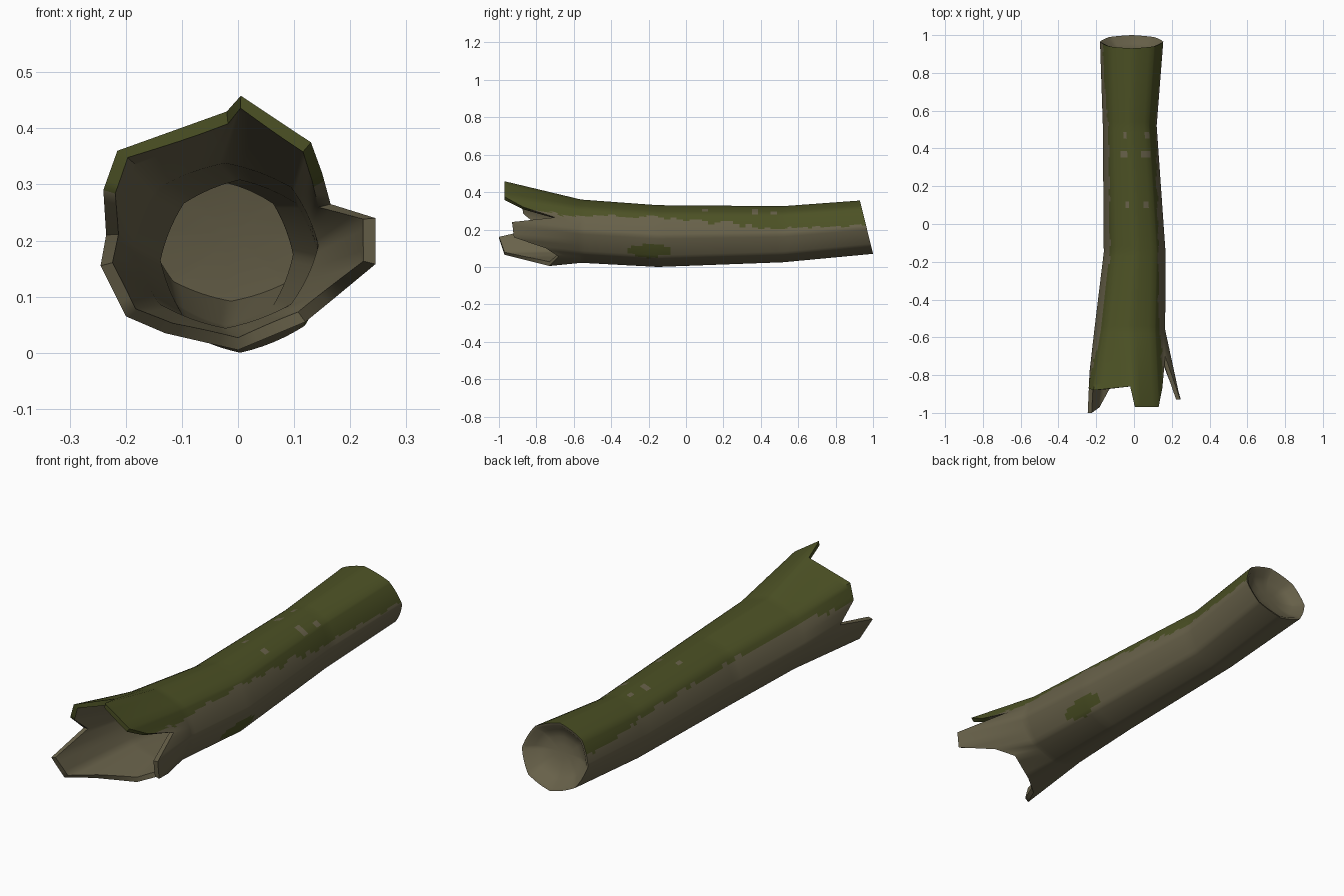
import bpy, bmesh, math
from mathutils import Vector, noise

if "Cube" in bpy.data.objects:
    bpy.data.objects.remove(bpy.data.objects["Cube"])

def material(name, rgb):
    m = bpy.data.materials.new(name)
    m.diffuse_color = (*rgb, 1)
    m.use_nodes = True
    m.node_tree.nodes["Principled BSDF"].inputs["Base Color"].default_value = m.diffuse_color
    return m

BARK = material("brown bark", (0.140, 0.122, 0.069))
MOSS = material("green moss", (0.072, 0.082, 0.018))

# Splintered front edge: angle from top (clockwise seen from front), x, y, z
EDGE = [(0, .005, -.97, .458), (45, .13, -.97, .375), (60, .15, -.87, .32),
        (75, .165, -.70, .265), (90, .245, -.93, .24), (112, .245, -.92, .158),
        (135, .175, -.75, .10), (150, .12, -.68, .055), (180, 0, -.73, .005),
        (202, -.13, -.85, .035), (225, -.2, -.97, .065), (250, -.245, -1, .155),
        (270, -.235, -.78, .21), (290, -.24, -.87, .29), (315, -.215, -.88, .36),
        (345, -.02, -.86, .43)]
# Trunk rings: y, x min, x max, z min, z max
RINGS = [(-.56, -.21, .165, .022, .36), (-.15, -.16, .167, 0, .33),
         (.52, -.165, .12, .025, .325), (.965, -.18, .155, .07, .355)]
SUB = 4          # columns per edge span
STEPS = 20       # slices per ring span
WALL = .022

def columns():
    """Front edge points, evenly subdivided."""
    out = []
    for i, a in enumerate(EDGE):
        b = EDGE[(i + 1) % len(EDGE)]
        if b[0] == 0:
            b = (360, *b[1:])
        for k in range(SUB):
            t = k / SUB
            out.append([p + (q - p) * t for p, q in zip(a, b)])
    return out

def ring_point(ring, deg, inset=0.0):
    """Point on a softened octagonal section; the last ring leans back."""
    y, x0, x1, z0, z1 = ring
    off = math.radians((deg % 45) - 22.5)
    k = .45 + .55 * math.cos(math.radians(22.5)) / math.cos(off)
    a = math.radians(deg)
    x = (x0 + x1) / 2 + ((x1 - x0) / 2 - inset) * k * math.sin(a)
    z = (z0 + z1) / 2 + ((z1 - z0) / 2 - inset) * k * math.cos(a)
    if ring is RINGS[-1]:
        y = .93 + (.355 - z) / .285 * .07
    return Vector((x, y, z))

COLS = columns()

def trunk_slices(inset, last_shift=0.0):
    """All cross-sections of the tube, front to back."""
    mid = Vector((0, 0, .22))
    rows = []
    for x, y, z in (c[1:] for c in COLS):
        d = Vector((x, 0, z)) - mid
        d *= 1 - inset / d.length
        rows.append(Vector((d.x, y, d.z + mid.z)))
    keys = [rows] + [[ring_point(r, c[0], inset) for c in COLS] for r in RINGS]
    keys[-1] = [p - Vector((0, last_shift, 0)) for p in keys[-1]]
    out = [keys[0]]
    for a, b in zip(keys, keys[1:]):
        for s in range(1, STEPS + 1):
            out.append([p.lerp(q, s / STEPS) for p, q in zip(a, b)])
    return out

def skin(bm, loops, flip=False):
    n = len(loops[0])
    faces = []
    for a, b in zip(loops, loops[1:]):
        for i in range(n):
            j = (i + 1) % n
            q = (a[i], a[j], b[j], b[i])
            faces.append(bm.faces.new(q[::-1] if flip else q))
    return faces

def fan(bm, loop, centre, flip=False):
    c = bm.verts.new(centre)
    for i in range(len(loop)):
        t = (loop[i], loop[(i + 1) % len(loop)], c)
        bm.faces.new(t[::-1] if flip else t)

def make_verts(bm, rows):
    return [[bm.verts.new(p) for p in row] for row in rows]

def interp(y, pts):
    for (a, u), (b, v) in zip(pts, pts[1:]):
        if y <= b:
            return u + (v - u) * max(0, (y - a) / (b - a))
    return pts[-1][1]

SPOTS = [(-.05, .48), (.06, .48), (-.05, .37), (.06, .37), (-.04, .115), (.06, .105)]

def is_moss(p):
    """Moss covers the upper side with a ragged edge, bare spots, one low patch."""
    n = noise.noise(p * 13) * .022 + noise.noise(p * 37) * .012
    if any((p.x - x) ** 2 + (p.y - y) ** 2 < .018 ** 2 for x, y in SPOTS) and p.z > .2:
        return False
    if p.x > 0:
        limit = interp(p.y, [(-1, .315), (-.55, .275), (-.1, .265), (.2, .235),
                             (.5, .2), (.7, .215), (1, .23)])
        if ((p.y + .2) / .12) ** 2 + ((p.z - .085) / .032) ** 2 < 1 + n * 25 and p.x > .03:
            return True
    else:
        limit = interp(p.y, [(-1, .288), (-.5, .27), (.2, .255), (1, .25)])
    return p.z > limit + (n if p.y > -.7 else n * .3)

def finish(bm, name):
    me = bpy.data.meshes.new(name)
    bm.to_mesh(me)
    bm.free()
    ob = bpy.data.objects.new(name, me)
    bpy.context.collection.objects.link(ob)
    me.materials.append(BARK)
    me.materials.append(MOSS)
    bpy.ops.object.select_all(action='DESELECT')
    ob.select_set(True)
    bpy.context.view_layer.objects.active = ob
    bpy.ops.object.shade_smooth_by_angle(angle=math.radians(45))
    return ob

# Hollow trunk: outer bark, splintered lip and inner wall
bm = bmesh.new()
outer = make_verts(bm, trunk_slices(0))
inner = make_verts(bm, trunk_slices(WALL, .12))
shell = skin(bm, outer)
lip = skin(bm, [inner[0], outer[0]])
skin(bm, inner, True)
fan(bm, inner[-1], (-.01, .86, .21), True)
for f in shell + lip:
    f.material_index = int(is_moss(f.calc_center_median()))
finish(bm, "hollow_trunk")

# Back end: thin rim falling into a shallow bowl
bm = bmesh.new()
dish = []
for inset, depth in [(0, 0), (.012, .004), (.04, .035), (.075, .05), (.11, .056)]:
    dish.append([ring_point(RINGS[-1], c[0], inset) - Vector((0, depth, 0)) for c in COLS])
loops = make_verts(bm, dish)
skin(bm, loops)
fan(bm, loops[-1], (-.0125, .908, .2125))
finish(bm, "back_bowl")
